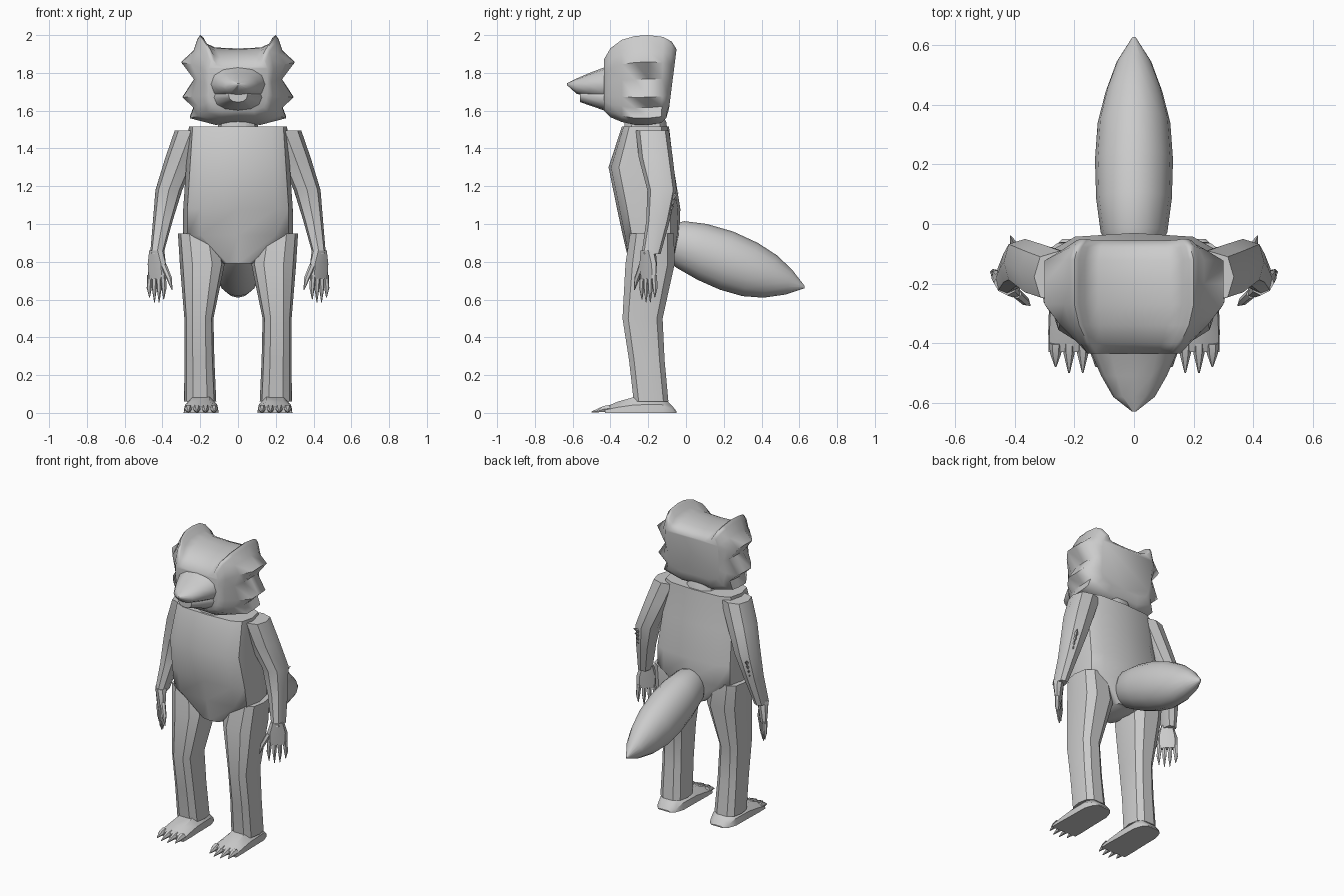
import bpy, bmesh, math
from mathutils import Vector


def finish(name, bm, mirror=False, angle=35):
    bmesh.ops.recalc_face_normals(bm, faces=bm.faces[:])
    me = bpy.data.meshes.new(name)
    bm.to_mesh(me)
    bm.free()
    ob = bpy.data.objects.new(name, me)
    bpy.context.collection.objects.link(ob)
    bpy.ops.object.select_all(action='DESELECT')
    ob.select_set(True)
    bpy.context.view_layer.objects.active = ob
    bpy.ops.object.shade_smooth_by_angle(angle=math.radians(angle))
    if mirror:
        ob.modifiers.new("Mirror", 'MIRROR').use_mirror_merge = False
    return ob


def skin(bm, rings):
    """Bridge equal-length rings of points and cap both ends."""
    vs = [[bm.verts.new(p) for p in r] for r in rings]
    for a, b in zip(vs, vs[1:]):
        for i in range(len(a)):
            j = (i + 1) % len(a)
            bm.faces.new((a[i], a[j], b[j], b[i]))
    bm.faces.new(vs[0])
    bm.faces.new(vs[-1])


def loft(name, rings, mirror=False, angle=35):
    bm = bmesh.new()
    skin(bm, rings)
    return finish(name, bm, mirror, angle)


def oval(u0, u1, v0, v1, n=10, p=0.8):
    """Rounded-box outline between the given limits."""
    pts = []
    for i in range(n):
        a = 2 * math.pi * i / n
        c, s = math.cos(a), math.sin(a)
        pts.append(((u0 + u1) / 2 + (u1 - u0) / 2 * math.copysign(abs(c) ** p, c),
                    (v0 + v1) / 2 + (v1 - v0) / 2 * math.copysign(abs(s) ** p, s)))
    return pts


def flat(z, x0, x1, y0, y1, n=10, p=0.8):
    return [(x, y, z) for x, y in oval(x0, x1, y0, y1, n, p)]


def upright(y, w, z0, z1, n=12, p=0.9, cx=0):
    return [(x, y, z) for x, z in oval(cx - w, cx + w, z0, z1, n, p)]


def spike(bm, base, mid, tip, r, n=6):
    """Tapered finger or claw through three points."""
    base, mid, tip = Vector(base), Vector(mid), Vector(tip)
    q = (tip - base).to_track_quat('Z', 'Y')
    rings = [[c + q @ Vector((k * math.cos(2 * math.pi * i / n),
                              k * math.sin(2 * math.pi * i / n), 0)) for i in range(n)]
             for c, k in ((base, r), (mid, r * 0.85), (tip, r * 0.12))]
    skin(bm, rings)


# torso and neck
loft("torso", [flat(z, -w, w, a, b, 12, 0.55) for z, w, a, b in (
    (0.79, 0.08, -0.30, -0.06), (0.94, 0.29, -0.335, -0.035), (1.08, 0.29, -0.365, -0.03),
    (1.30, 0.275, -0.41, -0.065), (1.515, 0.26, -0.34, -0.09))], angle=40)
loft("neck", [flat(1.47, -0.12, 0.12, -0.33, -0.09), flat(1.54, -0.10, 0.10, -0.33, -0.10),
              flat(1.62, -0.10, 0.10, -0.30, -0.14)])

# head: front outline (smooth x, tufted x, z), lofted from face to back
half = [(0.12, 0.12, 1.935), (0.165, 0.165, 1.955), (0.185, 0.185, 1.99), (0.20, 0.20, 2.0),
        (0.215, 0.215, 1.98), (0.23, 0.235, 1.92), (0.23, 0.30, 1.86), (0.228, 0.232, 1.77),
        (0.225, 0.293, 1.675), (0.22, 0.235, 1.62), (0.20, 0.255, 1.565), (0.12, 0.12, 1.53)]
rings = []
for y, sx, bot, top, tuft, tilt in (
        (-0.435, 0.68, 1.60, 1.87, 0.0, 0), (-0.40, 0.78, 1.565, 1.93, 0.15, 0),
        (-0.34, 0.92, 1.54, 1.975, 0.55, 0), (-0.27, 1.0, 1.525, 1.995, 1.0, 0),
        (-0.20, 1.0, 1.525, 2.0, 1.0, 0), (-0.12, 1.0, 1.535, 1.99, 1.0, 0.01),
        (-0.075, 0.94, 1.56, 1.965, 0.3, 0.03), (-0.05, 0.85, 1.61, 1.925, 0.0, 0.04)):
    pts = []
    for a, b, z in [(0, 0, 1.93)] + half + [(0, 0, 1.535)]:
        t = (z - 1.53) / 0.47
        pts.append(((a + (b - a) * tuft) * sx, y - tilt * (1 - t), bot + (top - bot) * t))
    rings.append(pts + [(-x, yy, z) for x, yy, z in pts[-2:0:-1]])
loft("head", rings, angle=55)

# muzzle and lower jaw
loft("muzzle", [upright(-0.36, 0.17, 1.63, 1.87), upright(-0.43, 0.145, 1.65, 1.83),
                upright(-0.51, 0.11, 1.67, 1.80), upright(-0.58, 0.07, 1.69, 1.77),
                upright(-0.63, 0.006, 1.735, 1.745)], angle=45)
loft("lower_jaw", [upright(-0.36, 0.15, 1.58, 1.74), upright(-0.43, 0.13, 1.60, 1.74),
                   upright(-0.56, 0.05, 1.645, 1.72)], angle=45)

# arms
loft("arm", [flat(z, *b, 8, 0.75) for z, b in (
    (1.495, (0.16, 0.335, -0.265, -0.09)), (1.35, (0.22, 0.385, -0.25, -0.07)),
    (1.18, (0.295, 0.437, -0.205, -0.05)), (1.02, (0.345, 0.45, -0.21, -0.085)),
    (0.84, (0.395, 0.465, -0.235, -0.135)))], mirror=True)

# elbow fur
bm = bmesh.new()
for i in range(4):
    z, y = 1.14 - 0.035 * i, -0.075 - 0.012 * i
    spike(bm, (0.39, y - 0.02, z - 0.02), (0.40, y, z), (0.415, y + 0.035, z + 0.025), 0.018, 4)
finish("elbow_fur", bm, True)

# hands: palm turned diagonally, with fingers and thumb
U, V = Vector((0.74, 0.67, 0)), Vector((-0.67, 0.74, 0))
center = Vector((0.43, -0.20, 0))
bm = bmesh.new()
skin(bm, [[center + U * u + V * v + Vector((0, 0, z)) for u, v in oval(-w, w, -t, t, 8)]
          for z, w, t in ((0.86, 0.04, 0.035), (0.79, 0.062, 0.026), (0.71, 0.062, 0.016))])
for u, tip in ((-0.045, 0.60), (-0.015, 0.585), (0.015, 0.585), (0.047, 0.61)):
    p = center + U * u
    spike(bm, p + Vector((0, 0, 0.73)), p + U * u * 0.15 + Vector((0, 0, 0.66)),
          p + U * u * 0.1 + Vector((0, 0, tip)), 0.016)
p = center - U * 0.05
spike(bm, p + Vector((0, 0, 0.78)), p - U * 0.04 + Vector((0, 0, 0.71)),
      p - U * 0.06 + Vector((0, 0, 0.65)), 0.017)
finish("hand", bm, True)

# legs
loft("leg", [flat(z, *b, 10, 0.7) for z, b in (
    (0.95, (0.10, 0.318, -0.30, -0.06)), (0.79, (0.07, 0.308, -0.325, -0.055)),
    (0.50, (0.13, 0.284, -0.34, -0.12)), (0.28, (0.125, 0.284, -0.305, -0.11)),
    (0.06, (0.115, 0.285, -0.28, -0.09)))], mirror=True)

# feet: flat-soled sections from heel to ball, then clawed toes
bm = bmesh.new()
skin(bm, [[(0.195 + w * x, y, h * z) for x, z in
           ((-1, 0), (-0.95, 0.5), (-0.5, 1), (0.5, 1), (0.95, 0.5), (1, 0))]
          for y, w, h in ((-0.05, 0.045, 0.008), (-0.075, 0.07, 0.04), (-0.13, 0.088, 0.09),
                          (-0.27, 0.09, 0.085), (-0.36, 0.093, 0.06), (-0.43, 0.092, 0.03))])
for x in (0.127, 0.172, 0.218, 0.263):
    tip = -0.50 + 0.02 * (abs(x - 0.195) > 0.05)
    spike(bm, (x, -0.40, 0.024), (x, -0.435, 0.02), (x, tip, 0.005), 0.022)
finish("foot", bm, True)

# tail
rings = []
for yt, zt, yb, zb, w in (
        (-0.06, 1.00, -0.08, 0.79, 0.09), (-0.01, 1.015, -0.045, 0.765, 0.112),
        (0.11, 1.00, 0.06, 0.705, 0.127), (0.25, 0.96, 0.18, 0.652, 0.131),
        (0.38, 0.90, 0.30, 0.618, 0.122), (0.48, 0.835, 0.41, 0.61, 0.095),
        (0.56, 0.76, 0.53, 0.627, 0.058), (0.628, 0.672, 0.628, 0.66, 0.005)):
    ring = []
    for c, s in oval(-1, 1, -1, 1, 16, 1):
        t = (s + 1) / 2
        ring.append((w * c, yb + (yt - yb) * t, zb + (zt - zb) * t))
    rings.append(ring)
loft("tail", rings)
